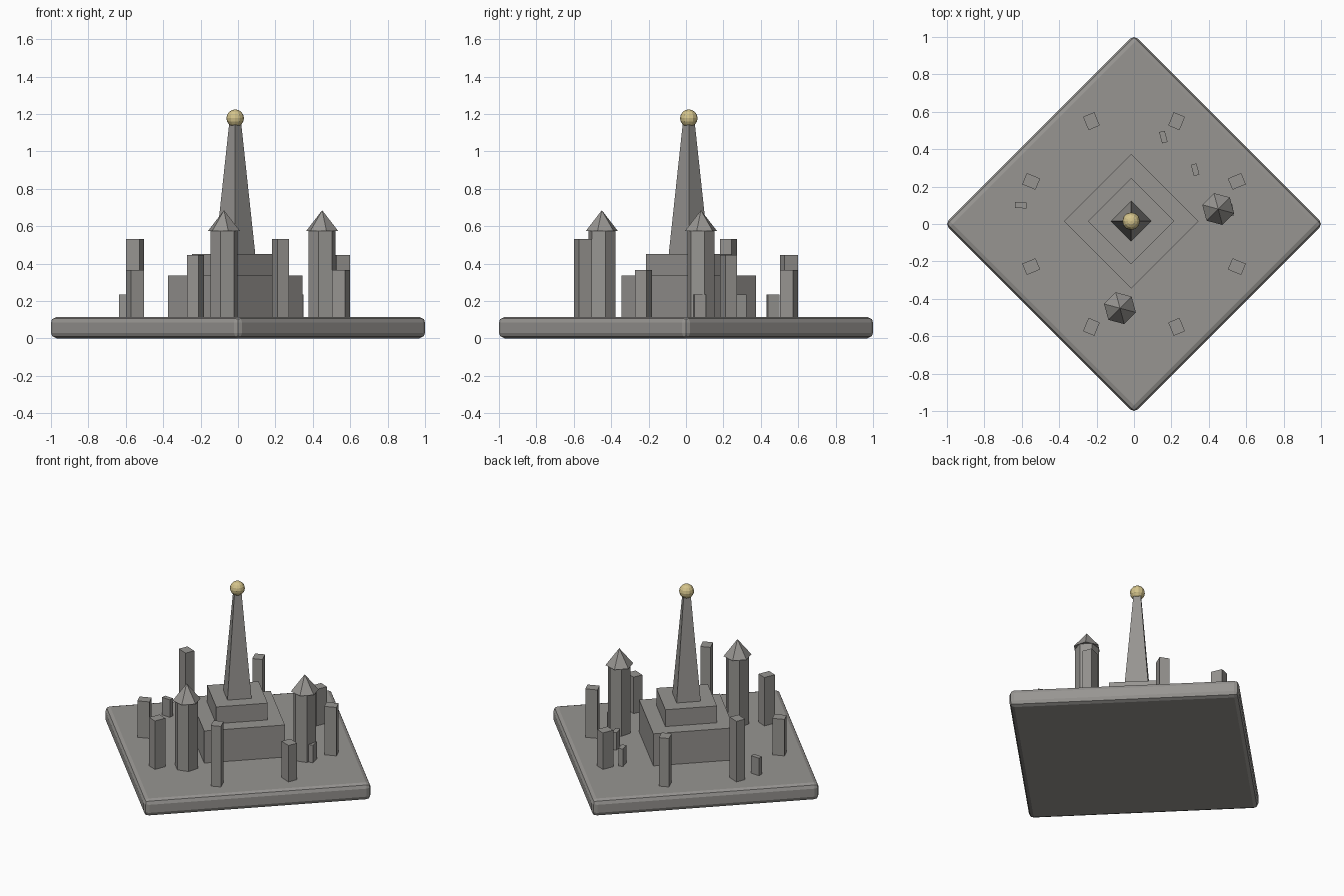
import bpy, bmesh, math
from mathutils import Matrix

if "Cube" in bpy.data.objects:
    bpy.data.objects.remove(bpy.data.objects["Cube"])


def material(name, rgb):
    m = bpy.data.materials.new(name)
    m.diffuse_color = (*rgb, 1)
    m.use_nodes = True
    m.node_tree.nodes["Principled BSDF"].inputs["Base Color"].default_value = m.diffuse_color
    return m


STONE = material("grey stone", (0.31, 0.30, 0.285))
GOLD = material("pale gold", (0.66, 0.55, 0.26))
GROUND = 0.115  # top of the base slab


def finish(name, bm, mat):
    me = bpy.data.meshes.new(name)
    bm.to_mesh(me)
    bm.free()
    me.materials.append(mat)
    ob = bpy.data.objects.new(name, me)
    bpy.context.collection.objects.link(ob)
    return ob


def prism(name, x, y, z0, z1, r0, r1, sides, turn=0.0):
    """Upright prism, frustum or cone with its first corner at angle turn."""
    bm = bmesh.new()
    bmesh.ops.create_cone(bm, cap_ends=True, segments=sides, radius1=r0,
                          radius2=r1, depth=z1 - z0)
    # Find the corner nearest +x so the turn is exact
    a = min((math.atan2(v.co.y, v.co.x) for v in bm.verts), key=abs)
    bmesh.ops.transform(bm, verts=bm.verts, matrix=Matrix.Translation(
        (x, y, (z0 + z1) / 2)) @ Matrix.Rotation(math.radians(turn) - a, 4, 'Z'))
    return finish(name, bm, STONE)


def block(name, x, y, z1, sx, sy, turn):
    """Rectangular tower standing on the slab."""
    bm = bmesh.new()
    h = z1 - GROUND + 0.005
    bmesh.ops.create_cube(bm, size=1, matrix=Matrix.Translation((x, y, z1 - h / 2))
                          @ Matrix.Rotation(math.radians(turn), 4, 'Z')
                          @ Matrix.Diagonal((sx, sy, h, 1)))
    return finish(name, bm, STONE)


# Base slab with rounded edges
base = prism("base_slab", 0, 0, 0, GROUND, 1.012, 1.012, 4)
bev = base.modifiers.new("edge rounding", 'BEVEL')
bev.width, bev.segments = 0.03, 2

# Stepped plinth, spire and golden ball
CX, CY = -0.015, 0.015
prism("lower_plinth", CX, CY, GROUND - 0.005, 0.335, 0.36, 0.36, 4)
prism("upper_plinth", CX, CY, 0.33, 0.45, 0.23, 0.23, 4)
prism("spire", CX, CY, 0.445, 1.16, 0.108, 0.031, 4)
bm = bmesh.new()
bmesh.ops.create_uvsphere(bm, u_segments=12, v_segments=8, radius=0.047,
                          matrix=Matrix.Translation((CX, CY, 1.177)))
finish("spire_ball", bm, GOLD)

# Two hexagonal turrets with pointed roofs
for i, (x, y) in enumerate([(0.45, 0.08), (-0.075, -0.45)]):
    prism(f"turret_{i}", x, y, GROUND - 0.005, 0.577, 0.075, 0.075, 6, 15)
    prism(f"turret_roof_{i}", x, y, 0.575, 0.685, 0.088, 0.0, 6, 15)

# Ring of eight towers
for i, top in enumerate([0.447, 0.365, 0.447, 0.53, 0.365, 0.447, 0.53, 0.365]):
    a = 22.5 + 45 * i
    r = math.radians(a)
    block(f"ring_tower_{i}", 0.595 * math.cos(r), 0.595 * math.sin(r),
          top, 0.077, 0.065, a)

# Small low huts
for i, (x, y, turn) in enumerate([(0.157, 0.465, 105), (0.327, 0.29, 105),
                                  (-0.605, 0.10, -2), (0.515, 0.073, 100)]):
    block(f"hut_{i}", x, y, 0.235, 0.062, 0.031, turn)
